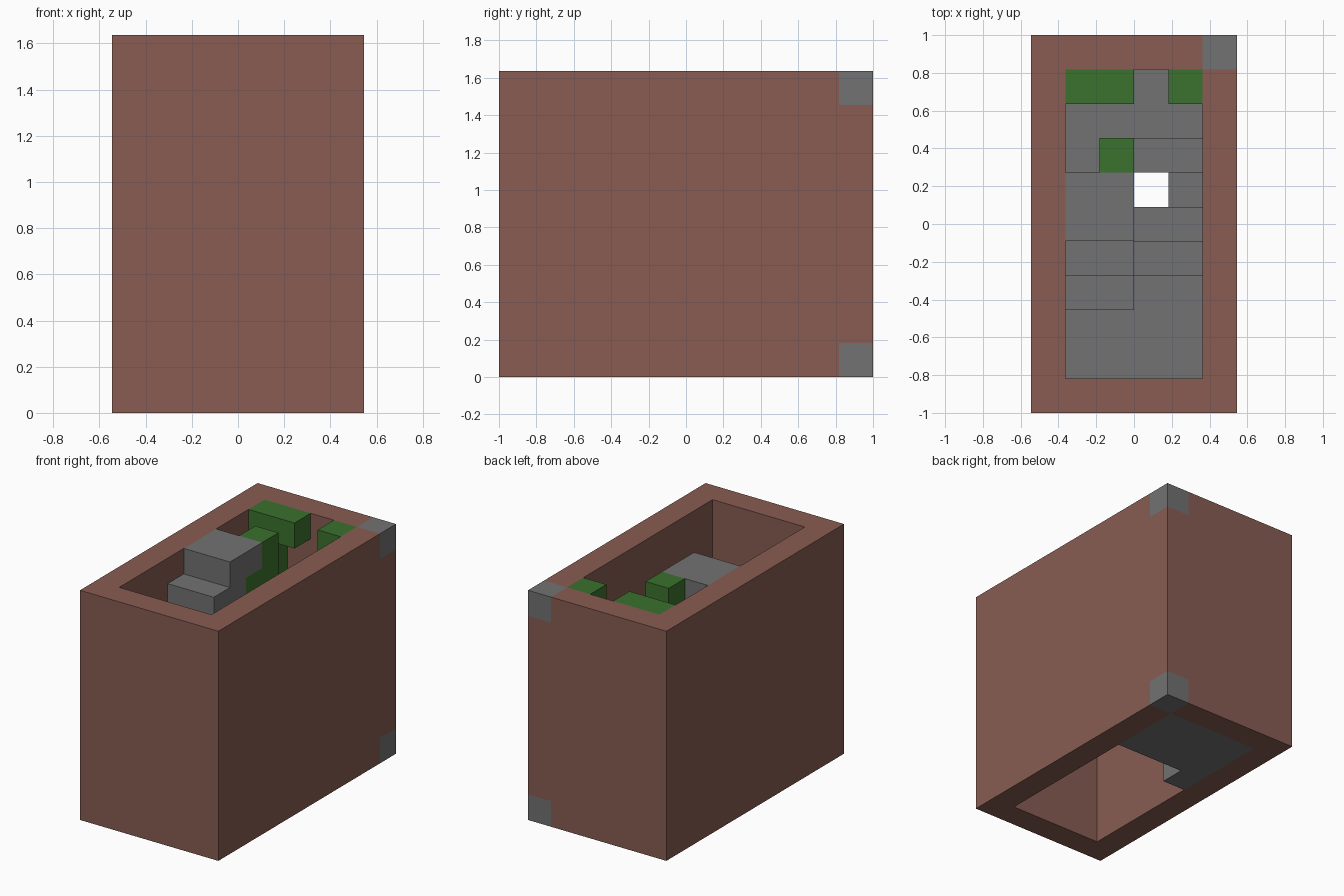
import bpy
import bmesh
from mathutils import Vector

if "Cube" in bpy.data.objects:
    bpy.data.objects.remove(bpy.data.objects["Cube"], do_unlink=True)

U = 2 / 11  # edge of one block


def material(name, rgb):
    mat = bpy.data.materials.new(name)
    mat.use_nodes = True
    mat.diffuse_color = (*rgb, 1)
    bsdf = next(n for n in mat.node_tree.nodes if n.type == "BSDF_PRINCIPLED")
    bsdf.inputs["Base Color"].default_value = (*rgb, 1)
    bsdf.inputs["Roughness"].default_value = 1
    return mat


brick = material("brick brown", (0.246, 0.108, 0.084))
stone = material("stone grey", (0.168, 0.168, 0.168))
leaf = material("leaf green", (0.044, 0.165, 0.026))


def part(name, mat, *boxes):
    """Joins boxes, each given as x, y and z ranges counted in blocks."""
    bm = bmesh.new()
    for ranges in boxes:
        low, high = (Vector(c) * U for c in zip(*ranges))
        cube = bmesh.ops.create_cube(bm, size=1)["verts"]
        bmesh.ops.scale(bm, vec=high - low, verts=cube)
        bmesh.ops.translate(bm, vec=(low + high) / 2, verts=cube)
    mesh = bpy.data.meshes.new(name)
    bm.to_mesh(mesh)
    bm.free()
    mesh.materials.append(mat)
    obj = bpy.data.objects.new(name, mesh)
    bpy.context.collection.objects.link(obj)


# Shaft walls, with stone blocks at the ends of one corner
FULL, LENGTH = (0, 9), (-4.5, 4.5)
part("front_wall", brick, ((-3, 3), (-5.5, -4.5), FULL))
part("back_wall", brick, ((-3, 2), (4.5, 5.5), FULL))
part("right_wall", brick, ((-3, -2), LENGTH, FULL))
part("left_wall", brick, ((2, 3), LENGTH, FULL))
part("corner_pillar", brick, ((2, 3), (4.5, 5.5), (1, 8)))
for name, z in (("lower", 0), ("upper", 8)):
    part(name + "_corner_stone", stone, ((2, 3), (4.5, 5.5), (z, z + 1)))

# Floor at the back of the shaft
part("floor", stone, ((-2, 2), (1.5, 4.5), (0, 1)), ((-2, -1), (0.5, 1.5), (0, 1)))

# Upper flight going down to the front
RIGHT, LEFT = (-2, 0), (0, 2)
part("top_step", stone, (RIGHT, (-0.5, 1.5), (8, 9)), (RIGHT, (-0.5, 0.5), (7, 8)))
for i in range(2):
    part("upper_step", stone, (RIGHT, (-1.5 - i, -0.5 - i), (6 - i, 8 - i)))

# Landing where the stairs turn
part("landing", stone, ((-2, 2), (-4.5, -2.5), (5, 6)), (LEFT, (-2.5, -1.5), (4, 6)))

# Lower flight going down to the back, with one step narrowed by a gap
for i in range(4):
    span = (1, 2) if i == 2 else LEFT
    part("lower_step", stone, (span, (i - 1.5, i - 0.5), (max(3 - i, 1), 5 - i)))

# Hanging leaves
part("back_leaves", leaf, (RIGHT, (3.5, 4.5), (8, 9)), ((-2, -1), (3.5, 4.5), (6, 8)))
part("corner_leaves", leaf, ((1, 2), (3.5, 4.5), (7, 9)))
part("stair_leaves", leaf, ((-1, 0), (1.5, 2.5), (6, 9)), ((-1, 0), (0.5, 1.5), (7, 8)))
